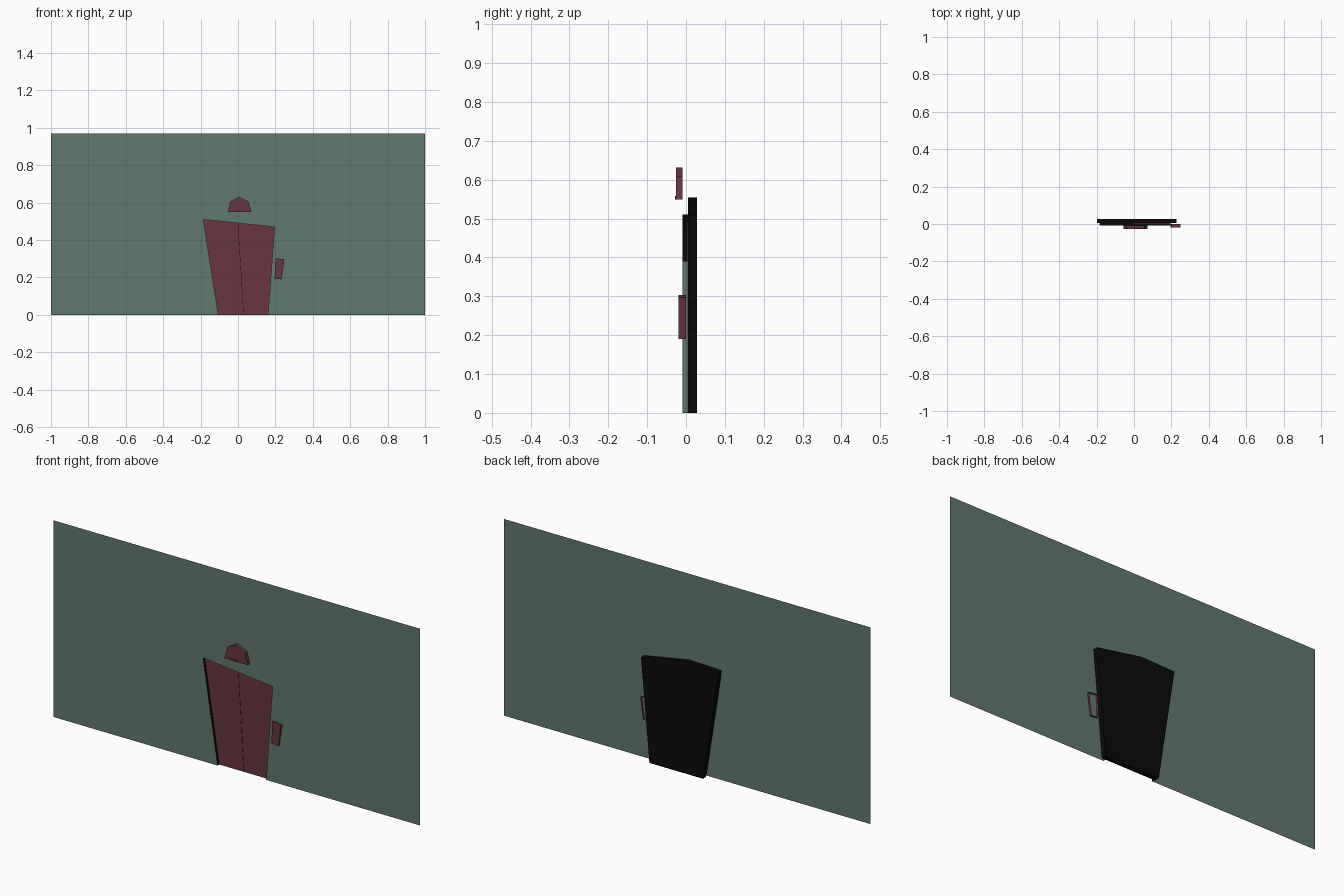
import bpy, bmesh

if "Cube" in bpy.data.objects:
    bpy.data.objects.remove(bpy.data.objects["Cube"])


def material(name, rgb):
    m = bpy.data.materials.new(name)
    m.diffuse_color = (*rgb, 1)
    m.use_nodes = True
    m.node_tree.nodes["Principled BSDF"].inputs["Base Color"].default_value = m.diffuse_color
    return m


GREEN = material("wall green", (0.118, 0.192, 0.153))
MAROON = material("maroon", (0.138, 0.036, 0.053))
BLACK = material("black", (0.003, 0.003, 0.003))


def finish(name, bm, *mats):
    me = bpy.data.meshes.new(name)
    bm.to_mesh(me)
    bm.free()
    for m in mats:
        me.materials.append(m)
    ob = bpy.data.objects.new(name, me)
    bpy.context.collection.objects.link(ob)
    return ob


def slab(name, outline, y0, y1, mat, open_back=False):
    """Extrude an x-z outline (counter-clockwise from the front) from y0 back to y1."""
    bm = bmesh.new()
    front = [bm.verts.new((x, y0, z)) for x, z in outline]
    back = [bm.verts.new((x, y1, z)) for x, z in outline]
    bm.faces.new(front)
    if not open_back:
        bm.faces.new(back[::-1])
    n = len(outline)
    for i in range(n):
        j = (i + 1) % n
        bm.faces.new((front[j], front[i], back[i], back[j]))
    return finish(name, bm, mat)


WALL_Y, DOOR_Y, BACK_Y = -0.009, 0.005, 0.028
BL, BR, TR, TL = (-0.105, 0), (0.16, 0), (0.195, 0.47), (-0.185, 0.51)

# flat wall sheet with a crooked doorway notch
bm = bmesh.new()
pts = [(-1, 0), BL, TL, TR, BR, (1, 0), (1, 0.97), (-1, 0.97)]
bm.faces.new([bm.verts.new((x, WALL_Y, z)) for x, z in pts])
finish("wall", bm, GREEN)

# doorway reveal: black, the lower right jamb green
bm = bmesh.new()
jamb = (0.189, 0.39)
path = [BL, TL, TR, jamb, BR]
rows = [[bm.verts.new((x, y, z)) for x, z in path] for y in (WALL_Y, DOOR_Y)]
for i in range(len(path) - 1):
    f = bm.faces.new((rows[0][i], rows[0][i + 1], rows[1][i + 1], rows[1][i]))
    f.material_index = 1 if i == 3 else 0
finish("doorway_reveal", bm, BLACK, GREEN)

# two door leaves with a thin slanted seam
g = 0.001
slab("left_door", [BL, (0.03 - g, 0), (0.0 - g, 0.4905), TL], DOOR_Y - 0.001, DOOR_Y + 0.002, MAROON)
slab("right_door", [(0.03 + g, 0), BR, TR, (0.0 + g, 0.4905)], DOOR_Y - 0.001, DOOR_Y + 0.002, MAROON)

# black box behind the doors
slab("backing_box", [(-0.112, 0), (0.18, 0), (0.226, 0.51), (-0.02, 0.554), (-0.198, 0.549)],
     DOOR_Y + 0.0005, BACK_Y, BLACK)

# lamp above the door with a small lip
slab("lamp", [(-0.056, 0.549), (0.071, 0.549), (0.056, 0.607), (0.004, 0.631), (-0.04, 0.607)],
     -0.026, WALL_Y, MAROON, open_back=True)
slab("lamp_lip", [(-0.03, 0.549), (0.01, 0.549), (0.01, 0.558), (-0.03, 0.558)],
     -0.028, -0.0255, MAROON)

# wall control panel beside the door
slab("control_panel", [(0.196, 0.193), (0.233, 0.19), (0.248, 0.297), (0.2, 0.303)],
     -0.019, 0.0, MAROON, open_back=True)
